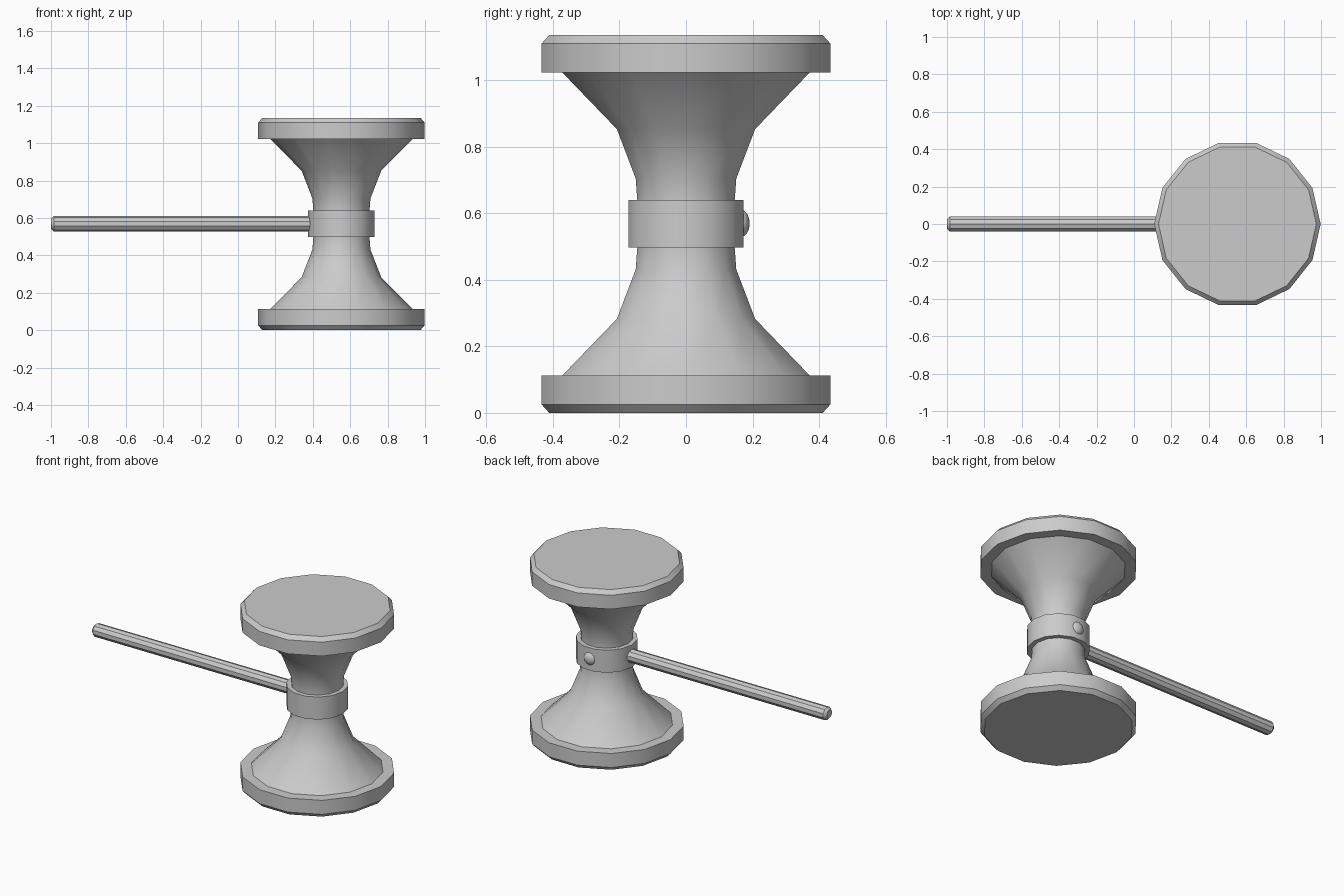
import bpy, bmesh, math
from mathutils import Matrix

cube = bpy.data.objects.get("Cube")
if cube:
    bpy.data.objects.remove(cube, do_unlink=True)

# One plain grey for every part
grey = bpy.data.materials.new("light_grey")
grey.use_nodes = True
grey.diffuse_color = (0.6, 0.6, 0.6, 1)
grey.node_tree.nodes["Principled BSDF"].inputs["Base Color"].default_value = grey.diffuse_color

CX = 0.553       # axis of the spool
MID = 0.568      # height of the collar, rod and stud
SIDES = 14


def finish(name, bm, matrix):
    bmesh.ops.recalc_face_normals(bm, faces=bm.faces)
    mesh = bpy.data.meshes.new(name)
    bm.to_mesh(mesh)
    bm.free()
    obj = bpy.data.objects.new(name, mesh)
    bpy.context.collection.objects.link(obj)
    mesh.materials.append(grey)
    obj.matrix_world = matrix
    bpy.ops.object.select_all(action="DESELECT")
    obj.select_set(True)
    bpy.context.view_layer.objects.active = obj
    bpy.ops.object.shade_smooth_by_angle(angle=math.radians(32))
    return obj


def lathe(name, profile, sides, matrix):
    """Stack rings of (radius, height) about local z and cap both ends."""
    bm = bmesh.new()
    rings = [[bm.verts.new((r * math.cos(math.tau * i / sides),
                            r * math.sin(math.tau * i / sides), z))
              for i in range(sides)] for r, z in profile]
    for low, high in zip(rings, rings[1:]):
        for i in range(sides):
            j = (i + 1) % sides
            bm.faces.new((low[i], low[j], high[j], high[i]))
    bm.faces.new(rings[0])
    bm.faces.new(rings[-1])
    return finish(name, bm, matrix)


# Spool body: chamfered disc and flared neck, mirrored about the middle
half = [(0.422, 0), (0.445, 0.025), (0.445, 0.113), (0.381, 0.113),
        (0.213, 0.283), (0.155, 0.432), (0.15, 0.5)]
profile = half + [(r, 2 * MID - z) for r, z in reversed(half)]
lathe("spool_body", profile, SIDES, Matrix.Translation((CX, 0, 0)))

# Collar around the waist
lathe("collar", [(0.178, 0.498), (0.178, 0.64)], SIDES, Matrix.Translation((CX, 0, 0)))

# Handle rod pointing away from the collar, with a chamfered tip
lathe("handle_rod", [(0.041, 0), (0.041, 1.385), (0.026, 1.4)], 10,
      Matrix.Translation((0.4, 0, MID + 0.002)) @ Matrix.Rotation(-math.pi / 2, 4, "Y"))

# Domed stud on the back of the collar
bm = bmesh.new()
bmesh.ops.create_uvsphere(bm, u_segments=12, v_segments=8, radius=0.041)
finish("collar_stud", bm, Matrix.Translation((CX, 0.165, MID + 0.002))
       @ Matrix.Rotation(-math.pi / 2, 4, "X") @ Matrix.Diagonal((1, 1, 0.65, 1)))
